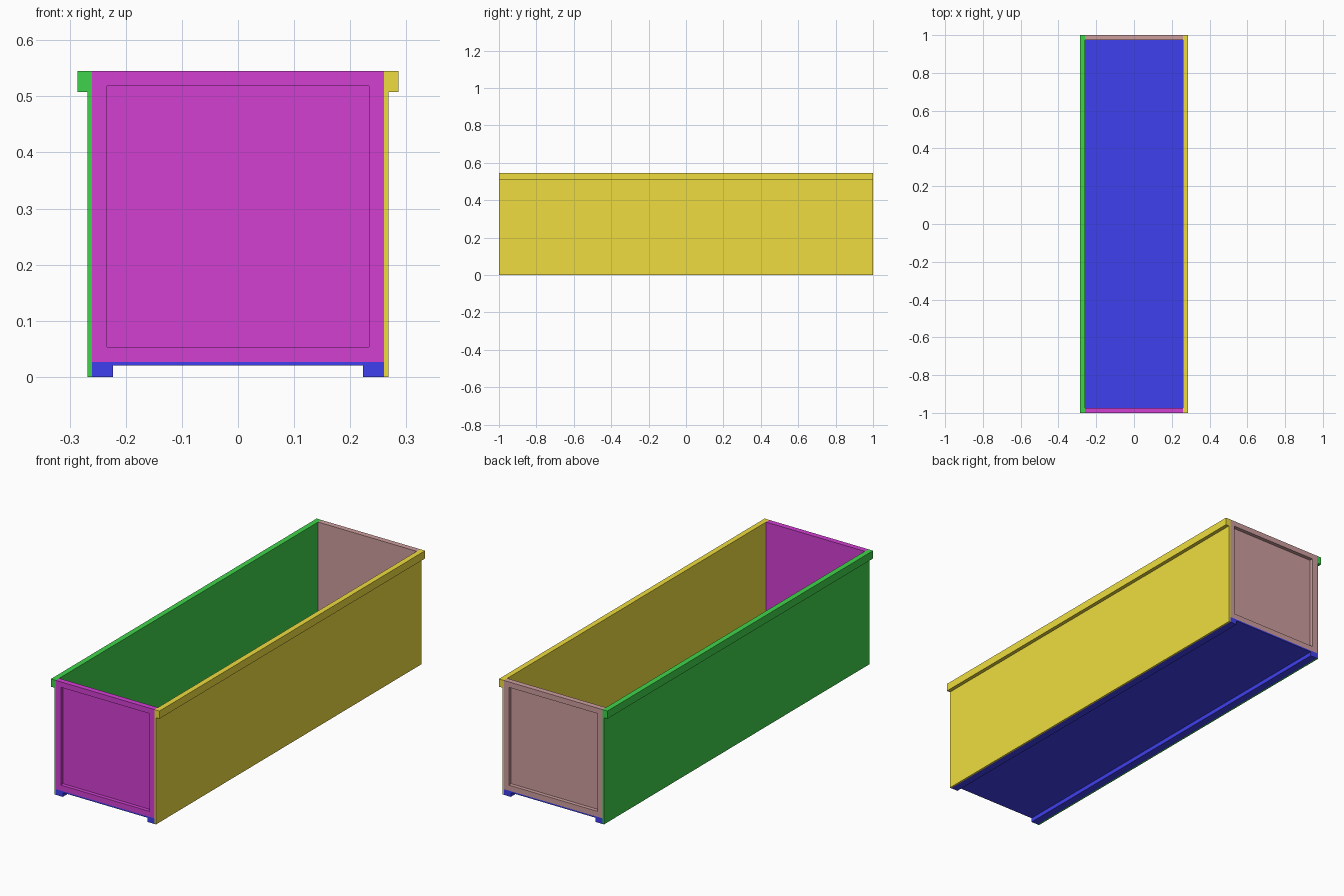
import bpy
import bmesh

if "Cube" in bpy.data.objects:
    bpy.data.objects.remove(bpy.data.objects["Cube"])

HALF_LEN = 1.0      # half length along y
INNER = 0.26        # inner half width
HEIGHT = 0.545
FLOOR_TOP = 0.027
FRAME = 0.037       # border width of the end panels and height of the rims


def finish(bm, name, color):
    bmesh.ops.recalc_face_normals(bm, faces=bm.faces)
    mesh = bpy.data.meshes.new(name)
    bm.to_mesh(mesh)
    bm.free()
    mat = bpy.data.materials.new(name + "_paint")
    mat.diffuse_color = (*color, 1)
    mat.use_nodes = True
    mat.node_tree.nodes["Principled BSDF"].inputs["Base Color"].default_value = mat.diffuse_color
    mesh.materials.append(mat)
    obj = bpy.data.objects.new(name, mesh)
    bpy.context.collection.objects.link(obj)
    return obj


def extrude_profile(name, profile, color):
    """Extrude an (x, z) outline along the full length of the box."""
    bm = bmesh.new()
    face = bm.faces.new([bm.verts.new((x, -HALF_LEN, z)) for x, z in profile])
    ext = bmesh.ops.extrude_face_region(bm, geom=[face], use_keep_orig=True)
    verts = [g for g in ext["geom"] if isinstance(g, bmesh.types.BMVert)]
    bmesh.ops.translate(bm, verts=verts, vec=(0, 2 * HALF_LEN, 0))
    return finish(bm, name, color)


def side_wall(name, side, color):
    outline = [(INNER, 0), (0.268, 0), (0.268, HEIGHT - FRAME),
               (0.286, HEIGHT - FRAME), (0.286, HEIGHT), (INNER, HEIGHT)]
    extrude_profile(name, [(side * x, z) for x, z in outline], color)


def end_panel(name, side, color, thick=0.026, recess=0.018):
    bm = bmesh.new()
    bmesh.ops.create_cube(bm, size=1)
    bmesh.ops.scale(bm, verts=bm.verts, vec=(2 * INNER, thick, HEIGHT - FLOOR_TOP))
    bmesh.ops.translate(bm, verts=bm.verts, vec=(
        0, side * (HALF_LEN - thick / 2), (HEIGHT + FLOOR_TOP) / 2))
    bm.normal_update()
    outer = next(f for f in bm.faces if f.normal.y * side > 0.9)
    bmesh.ops.inset_region(bm, faces=[outer], thickness=FRAME)
    sunk = bmesh.ops.extrude_discrete_faces(bm, faces=[outer])["faces"][0]
    bmesh.ops.translate(bm, verts=sunk.verts, vec=(0, -side * recess, 0))
    return finish(bm, name, color)


# Side walls with an outward top rim
side_wall("right_wall", 1, (0.86, 0.72, 0.05))
side_wall("left_wall", -1, (0.05, 0.65, 0.07))

# Floor with a runner along each long edge
half = [(INNER, FLOOR_TOP), (INNER, 0), (0.223, 0), (0.223, 0.02)]
extrude_profile("floor", half + [(-x, z) for x, z in reversed(half)],
                (0.05, 0.05, 0.87))

# End panels with a recessed field on the outside
end_panel("front_panel", -1, (0.65, 0.05, 0.65))
end_panel("back_panel", 1, (0.61, 0.34, 0.34))
